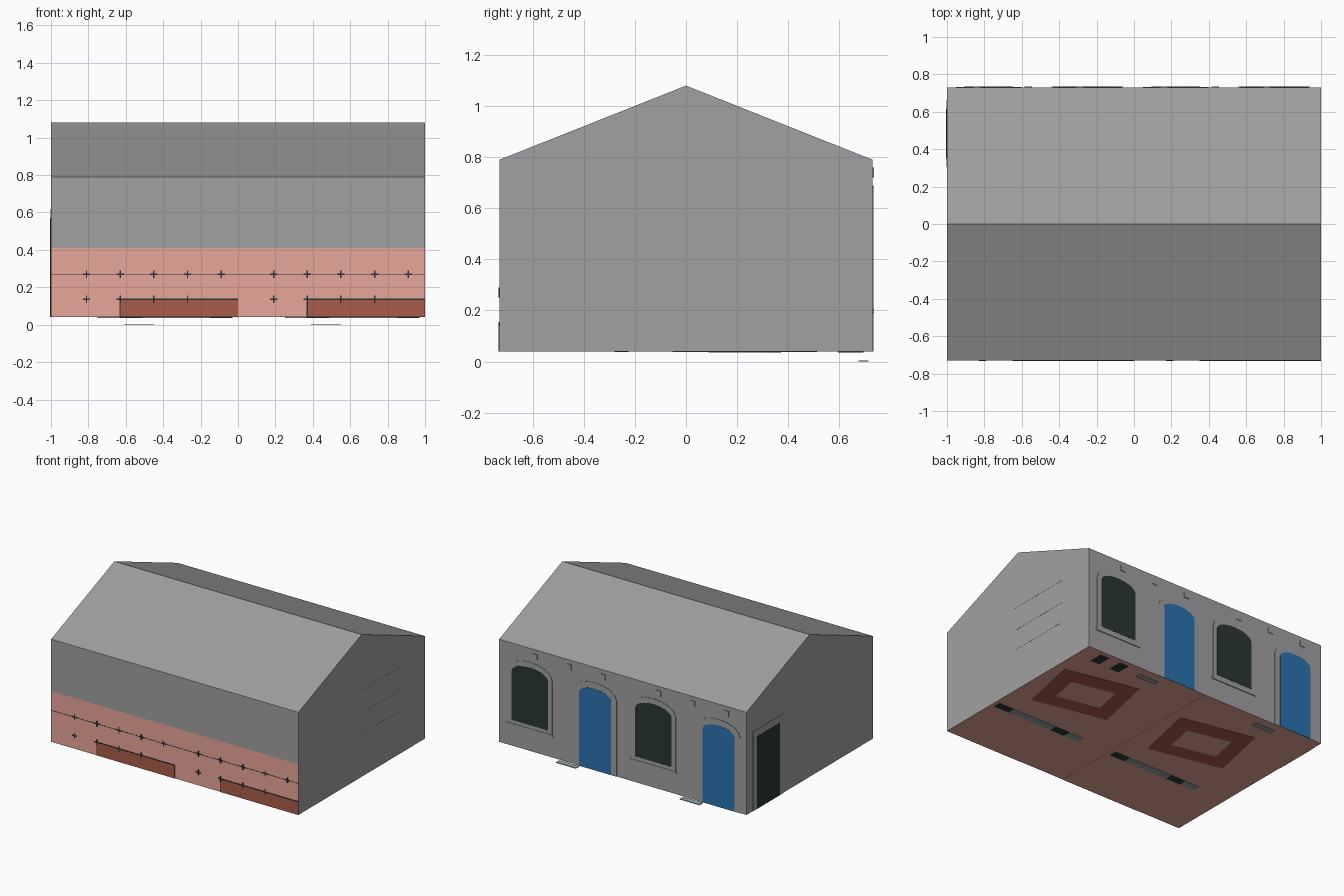
import bpy, bmesh, math
from mathutils import Matrix

if "Cube" in bpy.data.objects:
    bpy.data.objects.remove(bpy.data.objects["Cube"])


def material(name, r, g, b):
    m = bpy.data.materials.new(name)
    m.diffuse_color = (r, g, b, 1)
    m.use_nodes = True
    m.node_tree.nodes["Principled BSDF"].inputs["Base Color"].default_value = m.diffuse_color
    return m


WALL = material("wall_grey", 0.356, 0.356, 0.366)
ROOF = material("roof_grey", 0.343, 0.343, 0.343)
SALMON = material("salmon_tile", 0.799, 0.381, 0.314)
RED = material("brick_red", 0.392, 0.107, 0.065)
DARK = material("dark_glass", 0.022, 0.036, 0.036)
BLUE = material("door_blue", 0.024, 0.171, 0.440)
STONE = material("pale_stone", 0.30, 0.36, 0.36)

HX, HY = 1.0, 0.73                      # half length, half depth
FLOOR, BAND, EAVE, RIDGE = 0.04, 0.41, 0.79, 1.08


def finish(name, bm, *mats):
    bmesh.ops.recalc_face_normals(bm, faces=bm.faces)
    me = bpy.data.meshes.new(name)
    bm.to_mesh(me)
    bm.free()
    for m in mats:
        me.materials.append(m)
    ob = bpy.data.objects.new(name, me)
    bpy.context.collection.objects.link(ob)
    return ob


def box(name, x, y, z, mat, turn=0):
    """Box from (min, max) pairs, optionally turned about z."""
    bm = bmesh.new()
    size = [b - a for a, b in (x, y, z)]
    mid = [(a + b) / 2 for a, b in (x, y, z)]
    bmesh.ops.create_cube(bm, size=1, matrix=Matrix.Translation(mid)
                          @ Matrix.Rotation(turn, 4, 'Z') @ Matrix.Diagonal((*size, 1)))
    return finish(name, bm, mat)


def arch(name, cx, half, bottom, spring, peak, depth, mat):
    """Arched plate lying on the back wall."""
    pts = [(cx - half, bottom), (cx + half, bottom)]
    for i in range(9):
        a = math.pi * i / 8
        # shallow segmental curve
        pts.append((cx + half * math.cos(a), spring + (peak - spring) * math.sin(a)))
    bm = bmesh.new()
    f = bm.faces.new([bm.verts.new((x, HY, z)) for x, z in pts])
    new = bmesh.ops.extrude_face_region(bm, geom=[f])["geom"]
    bmesh.ops.translate(bm, vec=(0, depth, 0),
                        verts=[v for v in new if isinstance(v, bmesh.types.BMVert)])
    return finish(name, bm, mat)


# House body: gable profile extruded along x, coloured by direction and height
bm = bmesh.new()
profile = [(-HY, FLOOR), (HY, FLOOR), (HY, EAVE), (0, RIDGE), (-HY, EAVE), (-HY, BAND)]
end = bm.faces.new([bm.verts.new((-HX, y, z)) for y, z in profile])
new = bmesh.ops.extrude_face_region(bm, geom=[end])["geom"]
bmesh.ops.translate(bm, vec=(2 * HX, 0, 0),
                    verts=[v for v in new if isinstance(v, bmesh.types.BMVert)])
bmesh.ops.recalc_face_normals(bm, faces=bm.faces)
for f in bm.faces:
    c = f.calc_center_median()
    if f.normal.z > 0.5:
        f.material_index = 1
    elif f.normal.z < -0.5 or (f.normal.y < -0.5 and c.z < BAND):
        f.material_index = 2
finish("house_body", bm, WALL, ROOF, SALMON)

# Two matching halves of the house
for tag, s in (("right", 0.0), ("left", -1.0)):
    # Arched window with frame and sill
    wx = 0.75 + s
    arch(f"window_frame_{tag}", wx, 0.18, 0.20, 0.60, 0.69, 0.003, WALL)
    arch(f"window_glass_{tag}", wx, 0.147, 0.23, 0.59, 0.65, 0.004, DARK)
    box(f"window_sill_{tag}", (wx - 0.19, wx + 0.19), (HY, HY + 0.006), (0.19, 0.205), WALL)

    # Arched blue door with frame
    dx = 0.223 + s
    arch(f"door_frame_{tag}", dx, 0.175, FLOOR, 0.59, 0.68, 0.003, WALL)
    arch(f"door_{tag}", dx, 0.13, FLOOR, 0.58, 0.635, 0.004, BLUE)

    # Low step plate beside the door
    box(f"door_step_{tag}", (0.39 + s, 0.55 + s), (0.675, 0.715), (0, 0.005), STONE)

    # Beam ends under the back eave
    for i, bx in enumerate((0.71, 0.435, 0.16)):
        box(f"beam_end_{tag}_{i}", (bx + s - 0.02, bx + s + 0.02), (HY, HY + 0.005),
            (0.72, 0.76), WALL)

    # Brick panel and its dark trim on the front wall
    box(f"front_panel_{tag}", (0.37 + s, 1 + s), (-HY - 0.002, -HY), (FLOOR, 0.135), RED)
    box(f"panel_trim_{tag}", (0.37 + s, 1 + s), (-HY - 0.003, -HY), (0.133, 0.139), DARK)
    box(f"panel_edge_{tag}", (0.367 + s, 0.373 + s), (-HY - 0.003, -HY), (FLOOR, 0.139), DARK)

    # Tile joint marks
    for i in range(5):
        tx = 0.19 + 0.18 * i + s
        for z in (0.135, 0.27):
            if z < 0.2 and i == 4:
                continue
            box(f"joint_bar_{tag}_{i}", (tx - 0.02, tx + 0.02), (-HY - 0.0035, -HY),
                (z - 0.004, z + 0.004), DARK)
            box(f"joint_post_{tag}_{i}", (tx - 0.004, tx + 0.004), (-HY - 0.0035, -HY),
                (z - 0.02, z + 0.02), DARK)

    # Rug border showing on the underside, turned slightly
    rx, ry, turn = 0.61 + s, 0.23, math.radians(-12)
    box(f"rug_{tag}", (rx - 0.28, rx + 0.28), (ry - 0.23, ry + 0.23),
        (0.037, FLOOR), RED, turn)
    box(f"rug_centre_{tag}", (rx - 0.165, rx + 0.165), (ry - 0.11, ry + 0.11),
        (0.036, FLOOR), SALMON, turn)

    # Patchy stone strip on the underside
    for i in range(6):
        x0 = 0.25 + 0.12 * i + s
        box(f"floor_strip_{tag}_{i}", (x0, x0 + 0.12), (-0.28, -0.225),
            (0.037, FLOOR), DARK if i in (1, 5) else STONE)

# Thin joint line along the front tiles
box("front_joint_line", (-HX, HX), (-HY - 0.001, -HY), (0.268, 0.272), DARK)

# Seam across the floor between the two halves
box("floor_seam", (-0.003, 0.003), (-HY, HY), (0.039, FLOOR), SALMON)

# Small dark plates under the floor
for i, x in enumerate((0.835, 0.67)):
    box(f"floor_plate_{i}", (x - 0.035, x + 0.035), (0.595, 0.695), (0.036, FLOOR), DARK)

# Side doorway in the left gable
box("side_door_frame", (-HX - 0.003, -HX), (0.305, 0.66), (FLOOR, 0.62), WALL)
box("side_doorway", (-HX - 0.004, -HX), (0.35, 0.615), (FLOOR, 0.57), DARK)

# Shelf ledges on the right gable
for i, z in enumerate((0.35, 0.50, 0.67)):
    box(f"wall_ledge_{i}", (HX, HX + 0.001), (-0.03, 0.45), (z - 0.003, z + 0.003), WALL)
